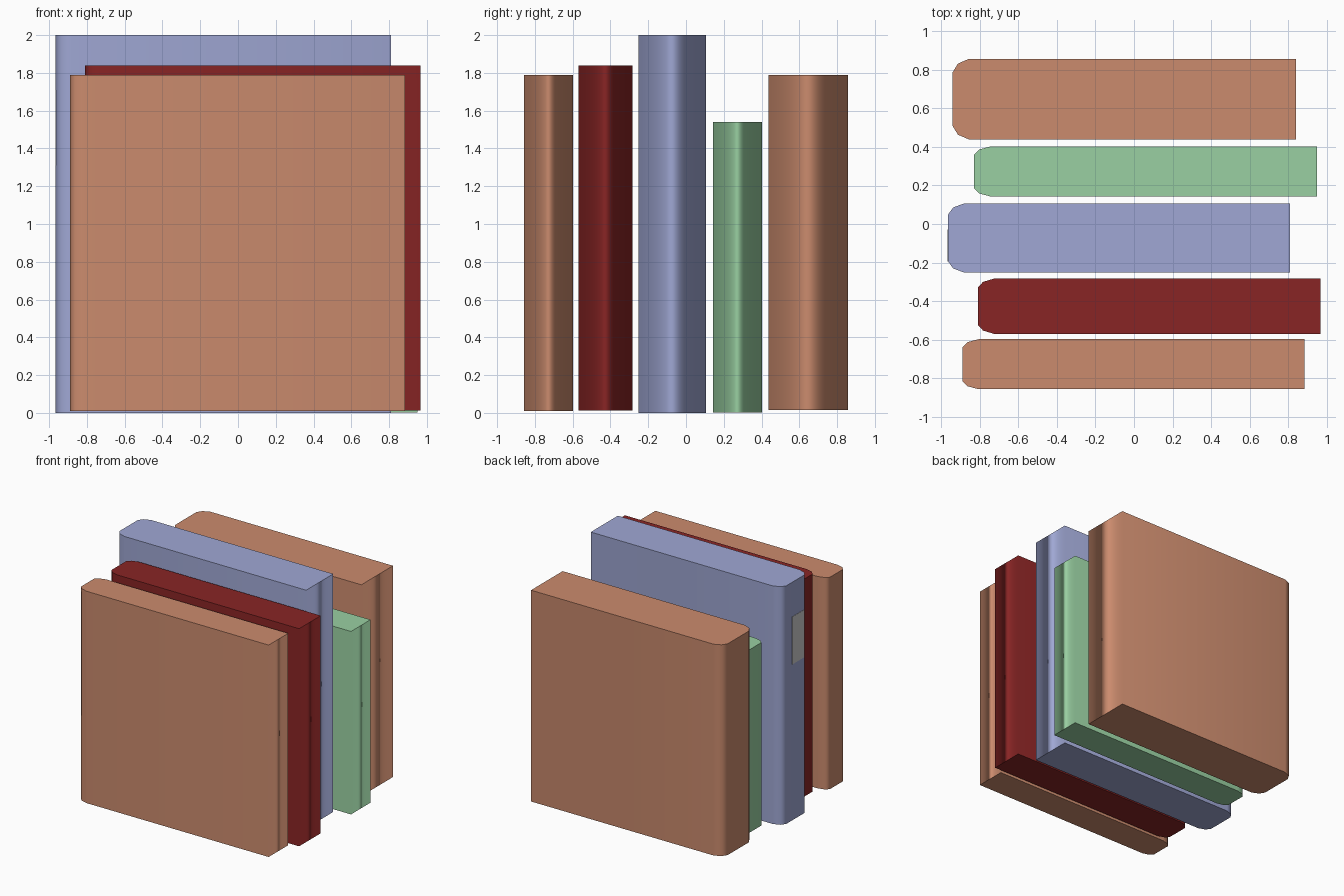
import bpy, bmesh

if "Cube" in bpy.data.objects:
    bpy.data.objects.remove(bpy.data.objects["Cube"])


def material(name, rgb):
    mat = bpy.data.materials.new(name)
    mat.diffuse_color = (*rgb, 1)
    mat.use_nodes = True
    mat.node_tree.nodes["Principled BSDF"].inputs["Base Color"].default_value = mat.diffuse_color
    return mat


peach = material("peach", (0.60, 0.26, 0.155))
red = material("dark_red", (0.25, 0.018, 0.018))
blue = material("blue", (0.35, 0.39, 0.66))
green = material("green", (0.32, 0.63, 0.36))


def book(name, x0, x1, y0, y1, z0, z1, mat):
    # Plan outline: square fore-edge at +x, faceted rounded spine at -x
    mid, w = (y0 + y1) / 2, (y1 - y0) / 2
    half = [(x1, w), (x0 + 0.085, w), (x0 + 0.027, 0.88 * w), (x0, 0.67 * w)]
    outline = half + [(x, -y) for x, y in reversed(half)]
    bm = bmesh.new()
    base = bm.faces.new([bm.verts.new((x, mid + y, z0)) for x, y in outline])
    ext = bmesh.ops.extrude_face_region(bm, geom=[base])
    top = [v for v in ext["geom"] if isinstance(v, bmesh.types.BMVert)]
    bmesh.ops.translate(bm, verts=top, vec=(0, 0, z1 - z0))
    bmesh.ops.recalc_face_normals(bm, faces=bm.faces[:])
    # Smooth around the cover, crisp at the top and bottom caps
    for f in bm.faces:
        f.smooth = True
    for e in bm.edges:
        e.smooth = abs(e.verts[0].co.z - e.verts[1].co.z) > 0.1
    mesh = bpy.data.meshes.new(name)
    bm.to_mesh(mesh)
    bm.free()
    mesh.materials.append(mat)
    obj = bpy.data.objects.new(name, mesh)
    bpy.context.collection.objects.link(obj)
    mod = obj.modifiers.new("weighted_normals", 'WEIGHTED_NORMAL')
    mod.keep_sharp = True
    return obj


# Row of five books, front to back
book("front_book", -0.89, 0.885, -0.857, -0.597, 0.01, 1.79, peach)
book("red_book", -0.81, 0.967, -0.57, -0.283, 0.012, 1.84, red)
book("tall_blue_book", -0.965, 0.81, -0.252, 0.107, 0.0, 2.0, blue)
book("short_green_book", -0.83, 0.95, 0.143, 0.402, 0.003, 1.54, green)
book("back_book", -0.94, 0.84, 0.438, 0.857, 0.015, 1.79, peach)

# Small plain grey label on the spine of the blue book
bpy.ops.mesh.primitive_cube_add(size=1, location=(-0.9645, -0.112, 1.51))
label = bpy.context.object
label.name = "spine_label"
label.scale = (0.005, 0.165, 0.4)
